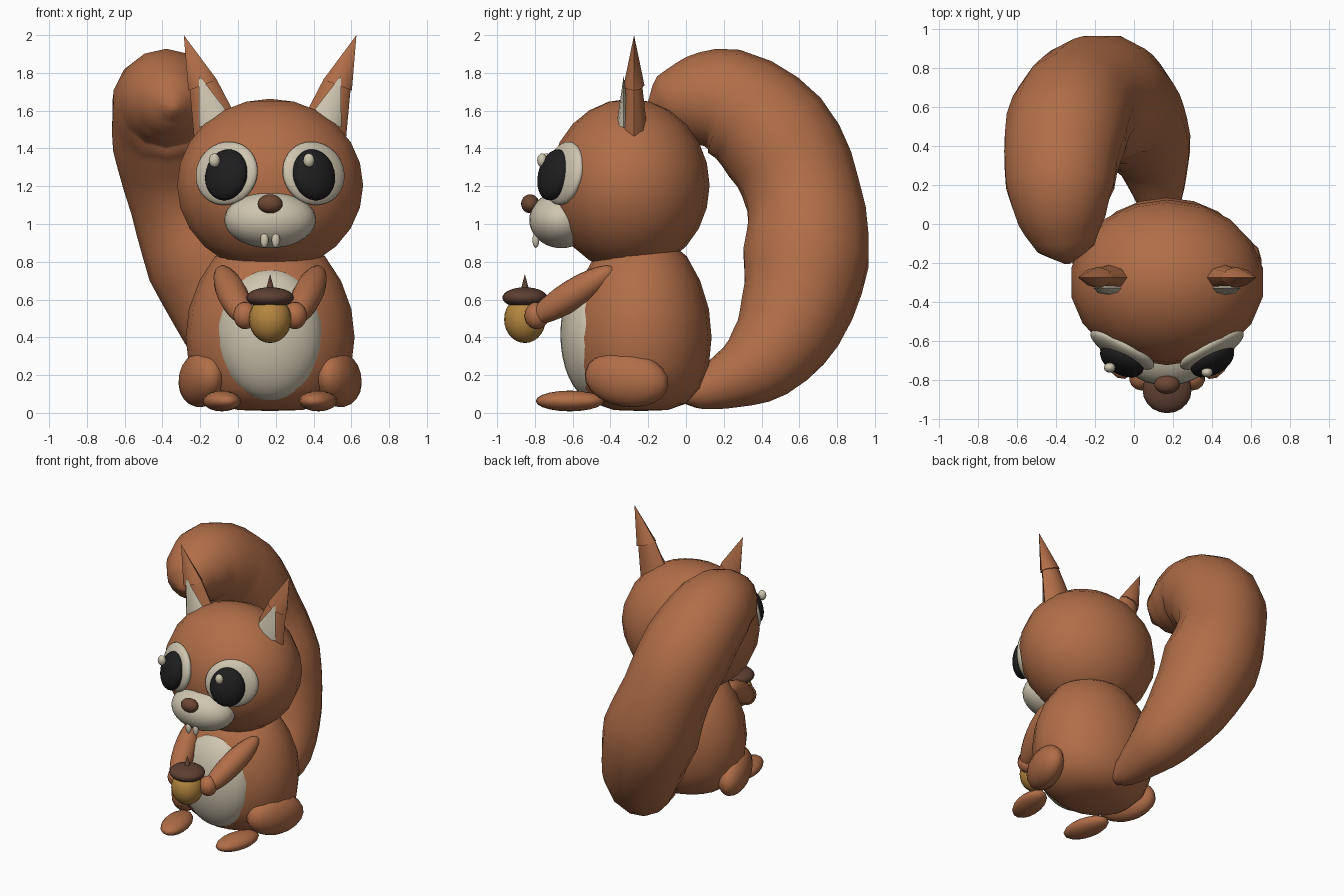
import bpy, bmesh
from math import radians, atan2, pi
from mathutils import Vector, Matrix, Euler

if "Cube" in bpy.data.objects:
    bpy.data.objects.remove(bpy.data.objects["Cube"], do_unlink=True)

CX = 0.17  # centre line of the body; the tail swings away to the right


def material(name, rgb):
    m = bpy.data.materials.new(name)
    m.use_nodes = True
    m.diffuse_color = (*rgb, 1)
    node = next(n for n in m.node_tree.nodes if n.type == 'BSDF_PRINCIPLED')
    node.inputs["Base Color"].default_value = (*rgb, 1)
    return m


FUR = material("russet_fur", (0.44, 0.155, 0.065))
CREAM = material("cream", (0.62, 0.56, 0.43))
BLACK = material("eye_black", (0.013, 0.013, 0.014))
NOSE = material("nose_brown", (0.15, 0.063, 0.032))
NUT = material("nut_gold", (0.46, 0.24, 0.05))
CAP = material("cap_brown", (0.11, 0.05, 0.032))


def finish(name, bm, mat, angle=60):
    bmesh.ops.recalc_face_normals(bm, faces=bm.faces[:])
    mesh = bpy.data.meshes.new(name)
    bm.to_mesh(mesh)
    bm.free()
    mesh.materials.append(mat)
    ob = bpy.data.objects.new(name, mesh)
    bpy.context.collection.objects.link(ob)
    bpy.ops.object.select_all(action='DESELECT')
    ob.select_set(True)
    bpy.context.view_layer.objects.active = ob
    bpy.ops.object.shade_smooth_by_angle(angle=radians(angle))
    return ob


def ellipsoid(name, loc, radii, mat, rot=None, seg=20, rings=14):
    """Ball squashed to radii; rot is degrees about x, y, z or a matrix."""
    rot = rot or (0, 0, 0)
    if not isinstance(rot, Matrix):
        rot = Euler([radians(a) for a in rot]).to_matrix().to_4x4()
    bm = bmesh.new()
    bmesh.ops.create_uvsphere(bm, u_segments=seg, v_segments=rings, radius=1)
    bm.transform(Matrix.Translation(loc) @ rot @ Matrix.Diagonal((*radii, 1)))
    return finish(name, bm, mat)


def cone(name, base, tip, rx, ry, mat, top=0):
    """Flattened cone from base to tip, leaning sideways only; top is the end's share of the base."""
    d = Vector(tip) - Vector(base)
    bm = bmesh.new()
    bmesh.ops.create_cone(bm, cap_ends=True, segments=8, radius1=1, radius2=top, depth=1)
    lean = Matrix.Rotation(atan2(d.x, d.z), 4, 'Y')
    mid = (Vector(base) + Vector(tip)) / 2
    bm.transform(Matrix.Translation(mid) @ lean @ Matrix.Diagonal((rx, ry, d.length, 1)))
    return finish(name, bm, mat)


# Body: pear-shaped lathe, narrower front to back
profile = [(0, 0.01), (0.17, 0.015), (0.29, 0.05), (0.38, 0.13), (0.43, 0.25),
           (0.447, 0.4), (0.43, 0.55), (0.375, 0.7), (0.29, 0.83), (0.17, 0.91), (0, 0.94)]
bm = bmesh.new()
verts = [bm.verts.new((r, 0, z)) for r, z in profile]
edges = [bm.edges.new(pair) for pair in zip(verts, verts[1:])]
bmesh.ops.spin(bm, geom=verts + edges, axis=(0, 0, 1), cent=(0, 0, 0),
               steps=20, angle=2 * pi, use_merge=True)
bmesh.ops.remove_doubles(bm, verts=bm.verts[:], dist=0.001)
bm.transform(Matrix.Translation((CX, -0.24, 0)) @ Matrix.Diagonal((1, 0.84, 1, 1)))
finish("body", bm, FUR)
ellipsoid("belly", (CX, -0.48, 0.415), (0.285, 0.185, 0.35), CREAM, seg=28, rings=18)

# Head and face
ellipsoid("head", (CX, -0.3, 1.205), (0.5, 0.425, 0.458), FUR, seg=18, rings=12)
ellipsoid("muzzle", (CX, -0.66, 1.022), (0.242, 0.17, 0.15), CREAM, seg=28, rings=18)
ellipsoid("nose", (CX, -0.825, 1.107), (0.066, 0.048, 0.05), NOSE)

# Paired parts
for s, side in ((1, "left"), (-1, "right")):
    def at(x, y, z):
        return Vector((CX + s * x, y, z))

    ellipsoid(side + "_eye_patch", at(0.23, -0.645, 1.268), (0.185, 0.055, 0.17), CREAM,
              (-10, 0, 29 * s), 28, 18)
    ellipsoid(side + "_eye", at(0.232, -0.7, 1.26), (0.122, 0.068, 0.138), BLACK,
              (-14, 0, 29 * s), 28, 18)
    # Both glints sit towards the same side
    ellipsoid(side + "_eye_glint", at(0.25 - 0.045 * s, -0.75 - 0.012 * s, 1.337),
              (0.03, 0.026, 0.037), CREAM, seg=12, rings=8)
    ellipsoid(side + "_tooth", at(0.03, -0.795, 0.915), (0.022, 0.018, 0.041), CREAM,
              seg=12, rings=8)

    # Ears with pointed tufts
    cone(side + "_ear", at(0.283, -0.275, 1.5), at(0.355, -0.275, 1.745), 0.125, 0.07, FUR, 0.6)
    cone(side + "_inner_ear", at(0.292, -0.33, 1.54), at(0.375, -0.33, 1.785), 0.09, 0.035, CREAM)
    cone(side + "_ear_tuft", at(0.357, -0.275, 1.735), at(0.457, -0.275, 2.0), 0.081, 0.055, FUR)

    # Arm reaching forward to the nut
    shoulder, wrist = at(0.265, -0.38, 0.765), at(0.13, -0.825, 0.485)
    d = wrist - shoulder
    ellipsoid(side + "_arm", (shoulder + wrist) / 2, (0.08, 0.08, d.length / 2), FUR,
              d.to_track_quat('Z', 'Y').to_matrix().to_4x4(), 16, 12)
    ellipsoid(side + "_hand", at(0.132, -0.79, 0.515), (0.064, 0.065, 0.072), FUR,
              seg=14, rings=10)

    # Haunch and foot, both turned slightly inwards
    ellipsoid(side + "_thigh", at(0.363, -0.315, 0.178), (0.106, 0.235, 0.146), FUR,
              (-8, 0, -18 * s), 16, 10)
    ellipsoid(side + "_foot", at(0.255, -0.615, 0.063), (0.095, 0.185, 0.055), FUR,
              (0, 0, -12 * s), 16, 10)

# Acorn
ellipsoid("nut", (CX, -0.853, 0.495), (0.112, 0.11, 0.125), NUT)
ellipsoid("nut_cap", (CX, -0.853, 0.61), (0.126, 0.119, 0.055), CAP)
cone("nut_stem", (CX, -0.853, 0.645), (CX, -0.853, 0.735), 0.024, 0.024, CAP)

# Tail: thick tapering tube along (x, y, z, radius), swelling in the middle
path = [(0.165, -0.02, 0.1, 0.05), (0.14, 0.07, 0.115, 0.1), (0.12, 0.21, 0.165, 0.15),
        (0.08, 0.39, 0.265, 0.22), (-0.02, 0.55, 0.48, 0.285), (-0.15, 0.635, 0.82, 0.34),
        (-0.27, 0.62, 1.15, 0.31), (-0.35, 0.47, 1.46, 0.32), (-0.38, 0.2, 1.65, 0.285),
        (-0.37, 0.02, 1.655, 0.23), (-0.35, -0.12, 1.635, 0.15), (-0.34, -0.2, 1.61, 0.02)]
curve = bpy.data.curves.new("tail_path", 'CURVE')
curve.dimensions = '3D'
curve.bevel_depth = 1
curve.bevel_resolution = 5
curve.resolution_u = 3
curve.use_fill_caps = True
spline = curve.splines.new('BEZIER')
spline.bezier_points.add(len(path) - 1)
for point, (x, y, z, r) in zip(spline.bezier_points, path):
    point.co = (x, y, z)
    point.radius = r
    point.handle_left_type = point.handle_right_type = 'AUTO'
helper = bpy.data.objects.new("tail_path", curve)
bpy.context.collection.objects.link(helper)
bpy.context.view_layer.update()
tube = helper.evaluated_get(bpy.context.evaluated_depsgraph_get()).to_mesh()
bm = bmesh.new()
bm.from_mesh(tube)
bpy.data.objects.remove(helper, do_unlink=True)
bmesh.ops.remove_doubles(bm, verts=bm.verts[:], dist=0.0005)
finish("tail", bm, FUR, 80)
